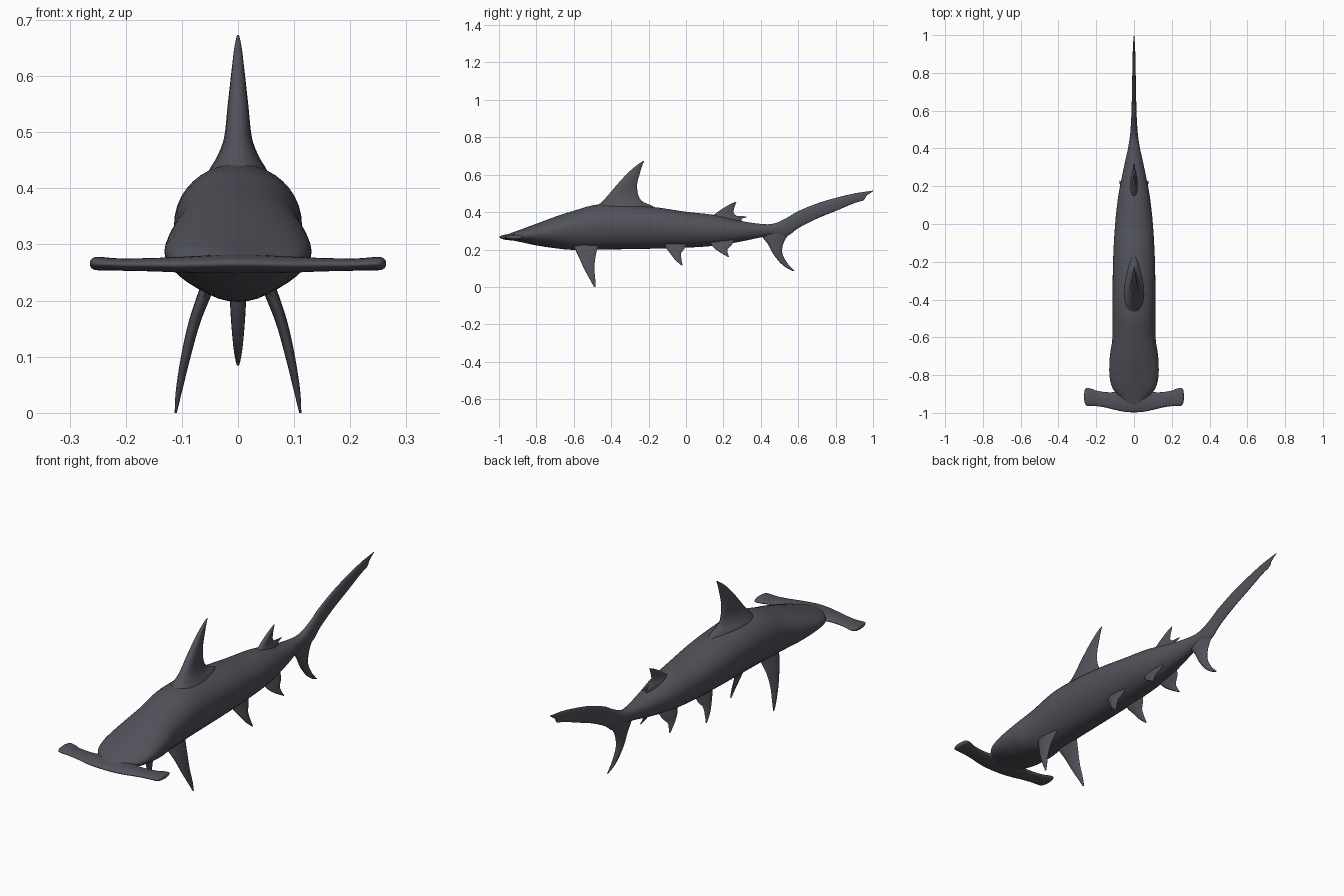
import bpy, bmesh, math

skin = bpy.data.materials.new("slate grey skin")
skin.diffuse_color = (0.085, 0.085, 0.105, 1)


def smooth_rows(rows, steps):
    """Catmull-Rom interpolation between rows of section values."""
    out = []
    for i in range(len(rows) - 1):
        p0, p1 = rows[max(i - 1, 0)], rows[i]
        p2, p3 = rows[i + 1], rows[min(i + 2, len(rows) - 1)]
        for s in range(steps):
            t = s / steps
            out.append([0.5 * (2 * b + (c - a) * t + (2 * a - 5 * b + 4 * c - d) * t * t
                               + (3 * b - a - 3 * c + d) * t ** 3)
                        for a, b, c, d in zip(p0, p1, p2, p3)])
    out.append(list(rows[-1]))
    return out


def loft(name, rings):
    """Skin a list of closed rings and cap both ends."""
    bm = bmesh.new()
    vs = [[bm.verts.new(p) for p in ring] for ring in rings]
    n = len(vs[0])
    for a, b in zip(vs, vs[1:]):
        for i in range(n):
            j = (i + 1) % n
            bm.faces.new((a[i], a[j], b[j], b[i]))
    bm.faces.new(vs[0])
    bm.faces.new(vs[-1])
    bmesh.ops.recalc_face_normals(bm, faces=bm.faces)
    me = bpy.data.meshes.new(name)
    bm.to_mesh(me)
    bm.free()
    me.materials.append(skin)
    ob = bpy.data.objects.new(name, me)
    bpy.context.collection.objects.link(ob)
    bpy.ops.object.select_all(action='DESELECT')
    ob.select_set(True)
    bpy.context.view_layer.objects.active = ob
    bpy.ops.object.shade_smooth_by_angle(angle=math.radians(60))
    return ob


def angles(n):
    return [2 * math.pi * i / n for i in range(n)]


def fin(name, rows, side=1):
    """Blade from rows of (z, leading y, trailing y, half thickness, centre x)."""
    rings = []
    for z, lead, trail, th, x in smooth_rows(rows, 5):
        ring = []
        for a in angles(20):
            u = (1 - math.cos(a)) / 2
            # rounded leading edge, thin trailing edge
            w = max(th, 0.001) * math.sin(a) * (1.25 - 0.7 * u)
            ring.append((side * (x + w), lead + (trail - lead) * u, z))
        rings.append(ring)
    return loft(name, rings)


# Body and upper tail lobe: (y, bottom z, widest z, top z, half width)
body_rows = [
    (-0.97, 0.256, 0.265, 0.276, 0.030), (-0.92, 0.247, 0.268, 0.294, 0.070),
    (-0.87, 0.237, 0.275, 0.312, 0.113), (-0.80, 0.222, 0.285, 0.338, 0.130),
    (-0.70, 0.207, 0.295, 0.375, 0.128), (-0.60, 0.198, 0.315, 0.407, 0.114),
    (-0.45, 0.200, 0.335, 0.443, 0.114), (-0.20, 0.204, 0.335, 0.430, 0.111),
    (0.00, 0.210, 0.320, 0.402, 0.100), (0.15, 0.220, 0.308, 0.385, 0.083),
    (0.28, 0.240, 0.302, 0.355, 0.058), (0.40, 0.265, 0.305, 0.337, 0.032),
    (0.47, 0.275, 0.310, 0.339, 0.021), (0.54, 0.272, 0.325, 0.370, 0.016),
    (0.60, 0.314, 0.362, 0.405, 0.013), (0.70, 0.365, 0.407, 0.446, 0.011),
    (0.80, 0.406, 0.443, 0.476, 0.009), (0.90, 0.448, 0.477, 0.500, 0.007),
    (0.95, 0.464, 0.490, 0.508, 0.005), (0.965, 0.487, 0.498, 0.510, 0.004),
    (1.00, 0.511, 0.513, 0.515, 0.001)]
body = []
for y, lo, mid, hi, w in smooth_rows(body_rows, 4):
    body.append([(w * math.cos(a), y,
                  mid + math.sin(a) * ((hi - mid) if math.sin(a) > 0 else (mid - lo)))
                 for a in angles(40)])
loft("body", body)

# Hammer head: (x, front y, back y, centre z, half thickness), mirrored
half = [(0.0, -0.997, -0.85, 0.266, 0.017), (0.05, -0.994, -0.86, 0.265, 0.016),
        (0.10, -0.984, -0.888, 0.264, 0.014), (0.15, -0.972, -0.890, 0.264, 0.012),
        (0.20, -0.964, -0.882, 0.264, 0.011), (0.225, -0.964, -0.872, 0.265, 0.011),
        (0.25, -0.962, -0.868, 0.266, 0.012), (0.260, -0.950, -0.877, 0.266, 0.009),
        (0.264, -0.930, -0.900, 0.266, 0.003)]
hammer_rows = [(-r[0],) + r[1:] for r in half[:0:-1]] + half
loft("hammer_head", [[(x, (f + b) / 2 + (f - b) / 2 * math.cos(a), z + t * math.sin(a))
                      for a in angles(28)]
                     for x, f, b, z, t in smooth_rows(hammer_rows, 4)])

# Fins on the centre line
fin("dorsal_fin", [
    (0.38, -0.53, -0.12, 0.075, 0), (0.43, -0.478, -0.175, 0.055, 0),
    (0.455, -0.45, -0.23, 0.040, 0), (0.49, -0.417, -0.255, 0.026, 0),
    (0.55, -0.366, -0.261, 0.019, 0), (0.61, -0.310, -0.246, 0.012, 0),
    (0.65, -0.264, -0.234, 0.007, 0), (0.673, -0.230, -0.224, 0.002, 0)])
fin("second_dorsal_fin", [
    (0.34, 0.12, 0.29, 0.025, 0), (0.365, 0.13, 0.295, 0.022, 0),
    (0.390, 0.155, 0.258, 0.014, 0), (0.415, 0.190, 0.256, 0.010, 0),
    (0.440, 0.232, 0.264, 0.006, 0), (0.455, 0.264, 0.270, 0.002, 0)])
fin("second_dorsal_rear_tip", [
    (0.352, 0.22, 0.275, 0.010, 0), (0.364, 0.22, 0.295, 0.007, 0),
    (0.374, 0.22, 0.325, 0.004, 0), (0.380, 0.22, 0.29, 0.002, 0)])
fin("lower_tail_lobe", [
    (0.315, 0.41, 0.59, 0.012, 0), (0.275, 0.405, 0.545, 0.017, 0),
    (0.23, 0.437, 0.520, 0.016, 0), (0.18, 0.464, 0.515, 0.014, 0),
    (0.13, 0.503, 0.540, 0.010, 0), (0.10, 0.540, 0.566, 0.006, 0),
    (0.084, 0.574, 0.582, 0.002, 0)])

# Paired fins
for label, s in (("right", 1), ("left", -1)):
    fin(label + "_pectoral_fin", [
        (0.25, -0.61, -0.46, 0.014, 0.045), (0.21, -0.597, -0.472, 0.013, 0.060),
        (0.16, -0.573, -0.484, 0.011, 0.078), (0.10, -0.546, -0.490, 0.009, 0.093),
        (0.04, -0.514, -0.485, 0.006, 0.105), (0.0, -0.492, -0.484, 0.002, 0.111)], s)
    fin(label + "_pelvic_fin", [
        (0.25, -0.13, 0.01, 0.012, 0.045), (0.21, -0.108, -0.005, 0.011, 0.058),
        (0.18, -0.085, -0.026, 0.009, 0.070), (0.145, -0.058, -0.024, 0.006, 0.081),
        (0.115, -0.024, -0.018, 0.002, 0.090)], s)
    fin(label + "_rear_belly_fin", [
        (0.26, 0.12, 0.26, 0.010, 0.035), (0.225, 0.135, 0.245, 0.009, 0.050),
        (0.20, 0.160, 0.222, 0.007, 0.060), (0.18, 0.190, 0.224, 0.005, 0.068),
        (0.16, 0.225, 0.231, 0.002, 0.076)], s)
